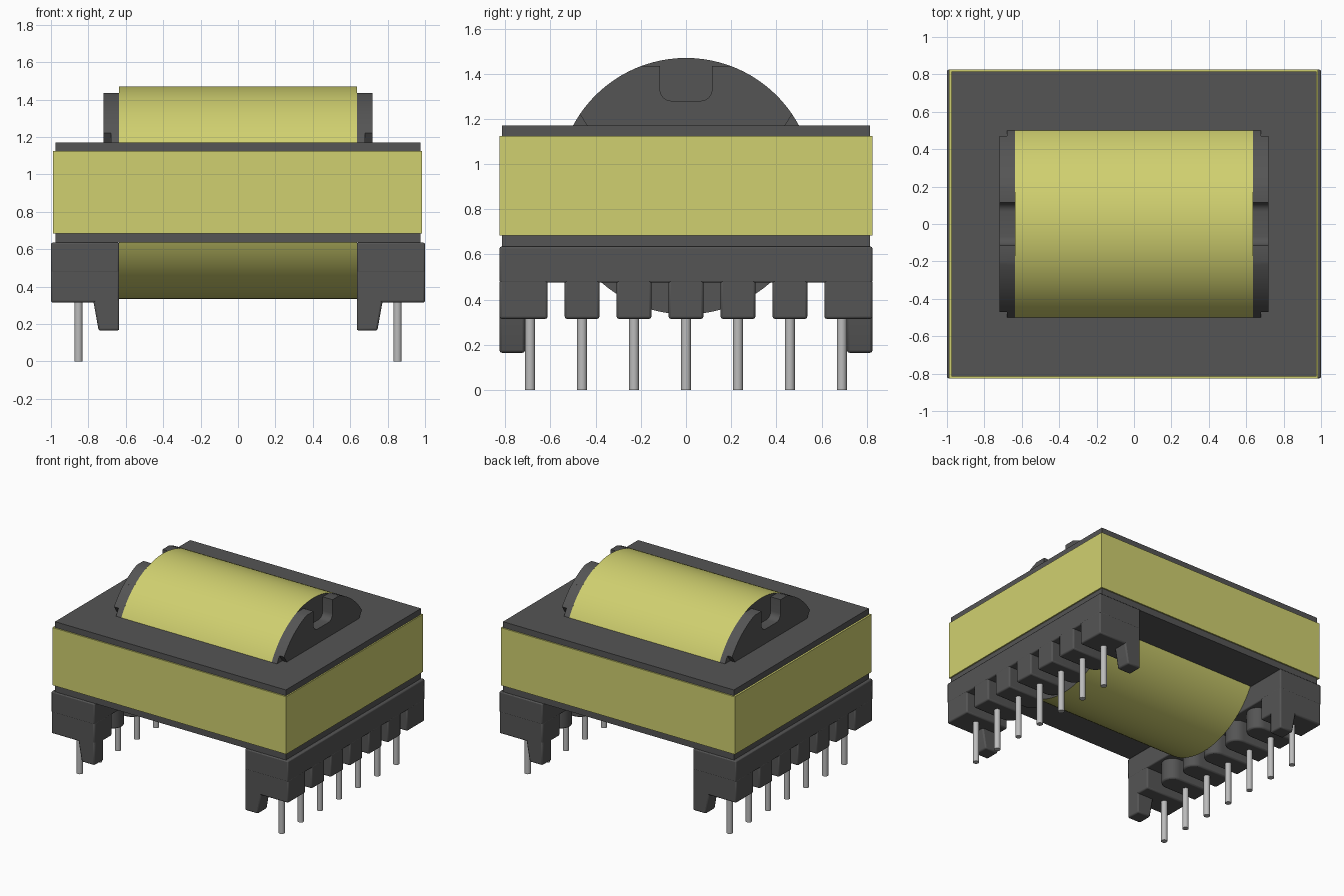
import bpy, bmesh, math

if "Cube" in bpy.data.objects:
    bpy.data.objects.remove(bpy.data.objects["Cube"])


def material(name, rgb, rough=0.6):
    m = bpy.data.materials.new(name)
    m.use_nodes = True
    m.diffuse_color = (*rgb, 1)
    b = m.node_tree.nodes["Principled BSDF"]
    b.inputs["Base Color"].default_value = (*rgb, 1)
    b.inputs["Roughness"].default_value = rough
    return m


GREY = material("dark grey", (0.09, 0.09, 0.09))
YELLOW = material("yellow tape", (0.63, 0.63, 0.16))
METAL = material("pin metal", (0.5, 0.5, 0.5))


def prism(name, pts, axis, lo, hi, mat, bevel=0.0):
    """Extrude a 2D outline along axis: x uses (y, z), y uses (x, z), z uses (x, y)."""
    place = {"x": lambda a, b, t: (t, a, b),
             "y": lambda a, b, t: (a, t, b),
             "z": lambda a, b, t: (a, b, t)}[axis]
    bm = bmesh.new()
    face = bm.faces.new([bm.verts.new(place(a, b, lo)) for a, b in pts])
    ext = bmesh.ops.extrude_face_region(bm, geom=[face])
    verts = [g for g in ext["geom"] if isinstance(g, bmesh.types.BMVert)]
    bmesh.ops.translate(bm, verts=verts, vec=place(0, 0, hi - lo))
    bmesh.ops.recalc_face_normals(bm, faces=bm.faces)
    me = bpy.data.meshes.new(name)
    bm.to_mesh(me)
    bm.free()
    ob = bpy.data.objects.new(name, me)
    bpy.context.collection.objects.link(ob)
    me.materials.append(mat)
    if bevel:
        mod = ob.modifiers.new("Bevel", "BEVEL")
        mod.width = bevel
        mod.segments = 2
        mod.limit_method = "ANGLE"
        mod.angle_limit = math.radians(40)
    bpy.ops.object.select_all(action="DESELECT")
    ob.select_set(True)
    bpy.context.view_layer.objects.active = ob
    bpy.ops.object.shade_smooth_by_angle(angle=math.radians(30))
    return ob


def box(name, x0, x1, y0, y1, z0, z1, mat, bevel=0.0):
    return prism(name, [(x0, y0), (x1, y0), (x1, y1), (x0, y1)], "z", z0, z1, mat, bevel)


def arc(cx, cy, r, a0, a1, n):
    return [(cx + r * math.cos(math.radians(a0 + (a1 - a0) * i / n)),
             cy + r * math.sin(math.radians(a0 + (a1 - a0) * i / n))) for i in range(n + 1)]


# Core and the tape wrapped round it
box("core", -0.975, 0.975, -0.815, 0.815, 0.635, 1.17, GREY)
box("core_tape", -0.99, 0.985, -0.825, 0.825, 0.685, 1.125, YELLOW)

# Winding, with dark end faces
CZ, R = 0.9025, 0.5675
coil = prism("coil", arc(0, CZ, R, 0, 360 - 3.75, 95), "x", -0.635, 0.635, YELLOW)
coil.data.materials.append(GREY)
for p in coil.data.polygons:
    if abs(p.normal.x) > 0.9:
        p.material_index = 1


def flange_outline(y_max):
    """Arch with a flat top, a rounded notch and optional clipped sides."""
    top = 1.435
    a0 = math.degrees(math.acos(y_max / R))
    a1 = math.degrees(math.asin((top - CZ) / R))
    half = [(y_max - 0.04, 1.16)] if y_max < 0.5 else []
    half += arc(0, CZ, R, a0, a1, 16)
    half += [(0.115, top)] + arc(0.065, 1.33, 0.05, 0, -90, 6)
    return half + [(-y, z) for y, z in reversed(half)]


# Pins, blocks and legs on both sides
PITCH, HALF = 0.23, 0.077
for s, side in ((1, "left"), (-1, "right")):
    def span(a, b):
        return sorted((s * a, s * b))

    # Bobbin flange in two steps
    prism(f"{side}_flange_inner", flange_outline(0.51), "x", *span(0.635, 0.68), GREY)
    prism(f"{side}_flange_outer", flange_outline(0.47), "x", *span(0.68, 0.718), GREY)

    # Rail above the pin blocks
    box(f"{side}_rail", *span(0.635, 1.0), -0.825, 0.825, 0.475, 0.635, GREY, 0.008)

    # Blocks between the slots, round on the inside
    for i in range(-2, 3):
        y = i * PITCH
        pts = [(s * 1.0, y - HALF), (s * 1.0, y + HALF)]
        pts += [(s * px, py) for px, py in arc(0.735, y, HALF, 90, 270, 12)]
        prism(f"{side}_pin_block_{i + 3}", pts, "z", 0.315, 0.49, GREY, 0.01)

    # Corner blocks with tapered standing legs
    for t, end in ((-1, "front"), (1, "back")):
        ys = sorted((t * 0.613, t * 0.825))
        box(f"{side}_{end}_corner_block", *span(0.635, 1.0), *ys, 0.315, 0.49, GREY, 0.01)
        leg = [(0.635, 0.35), (0.635, 0.165), (0.745, 0.165), (0.772, 0.315), (0.772, 0.35)]
        prism(f"{side}_{end}_leg", [(s * x, z) for x, z in leg], "y",
              *sorted((t * 0.713, t * 0.825)), GREY, 0.01)

    # Round pins
    for i in range(-3, 4):
        prism(f"{side}_pin_{i + 4}", arc(s * 0.853, i * PITCH, 0.022, 0, 345, 23),
              "z", 0.0, 0.34, METAL)
